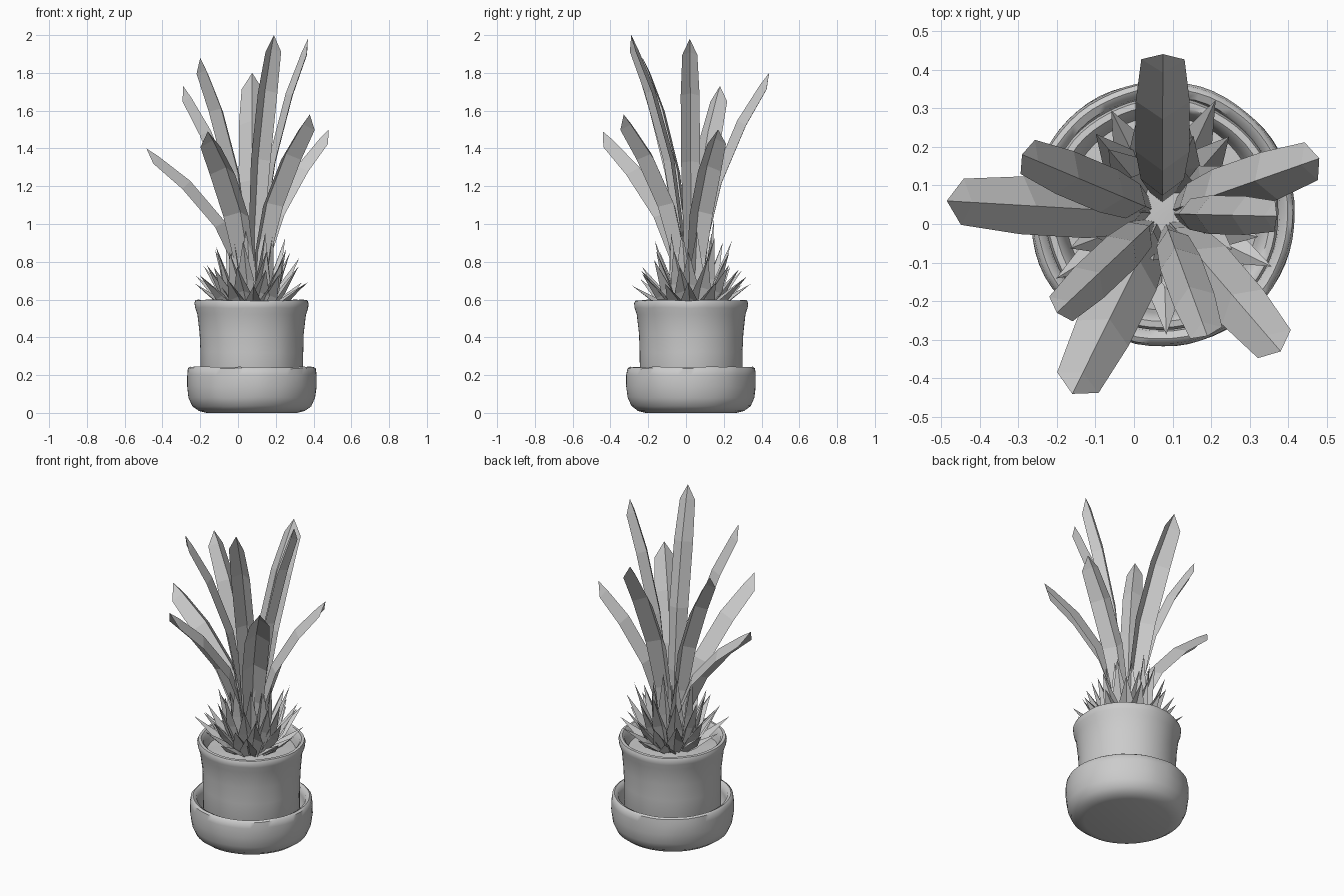
import bpy, bmesh, math, random
from mathutils import Vector, noise

if "Cube" in bpy.data.objects:
    bpy.data.objects.remove(bpy.data.objects["Cube"])

random.seed(4)
CX, CY = 0.073, 0.027
SOIL = 0.54

gray = bpy.data.materials.new("plain gray")
gray.use_nodes = True
gray.diffuse_color = (0.6, 0.6, 0.6, 1)
gray.node_tree.nodes["Principled BSDF"].inputs["Base Color"].default_value = (0.6, 0.6, 0.6, 1)


def finish(bm, name, smooth=None):
    mesh = bpy.data.meshes.new(name)
    bm.to_mesh(mesh)
    bm.free()
    mesh.materials.append(gray)
    obj = bpy.data.objects.new(name, mesh)
    bpy.context.collection.objects.link(obj)
    if smooth:
        bpy.ops.object.select_all(action='DESELECT')
        obj.select_set(True)
        bpy.context.view_layer.objects.active = obj
        bpy.ops.object.shade_smooth_by_angle(angle=math.radians(smooth))


def lathe(name, profile, sides=64, wobble=0.012):
    """Turn a (radius, height) profile into a slightly hand-made round body."""
    bm = bmesh.new()
    rings = []
    for r, z in profile:
        ring = []
        for i in range(sides):
            a = 2 * math.pi * i / sides
            p = Vector((r * math.cos(a), r * math.sin(a), z))
            n = noise.noise(p * 9) * wobble
            ring.append(bm.verts.new((CX + p.x * (1 + n), CY + p.y * (1 + n),
                                      z + n * 0.5 * (z > 0.02))))
        rings.append(ring)
    for low, high in zip(rings, rings[1:]):
        for i in range(sides):
            j = (i + 1) % sides
            bm.faces.new((low[i], low[j], high[j], high[i]))
    bm.faces.new(rings[0][::-1])
    bm.faces.new(rings[-1])
    finish(bm, name, 50)


def add_leaf(bm, angle, start, reach, height, stations, bend, fold):
    """Roof-shaped strip: the rib bends outward to a point, the edges hang behind it."""
    out = Vector((math.cos(angle), math.sin(angle), 0))
    side = Vector((-out.y, out.x, 0))
    rise = height - SOIL
    rows = []
    for t, w in stations:
        rib = Vector((CX, CY, SOIL + rise * t)) + out * (start + (reach - start) * t ** bend)
        if w == 0:
            rows.append([bm.verts.new(rib)])
            continue
        slope = (reach - start) * bend * max(t, 0.05) ** (bend - 1)
        behind = (out * rise - Vector((0, 0, slope))).normalized() * fold * w
        rows.append([bm.verts.new(rib + behind - side * w / 2), bm.verts.new(rib),
                     bm.verts.new(rib + behind + side * w / 2)])
    for a, b in zip(rows, rows[1:]):
        for k in range(2):
            bm.faces.new((a[k], b[k], b[k + 1], a[k + 1]) if len(b) > 1
                         else (a[k], b[0], a[k + 1]))


# Saucer with a rounded belly and hollow inside
lathe("saucer", [(0.24, 0), (0.28, 0.01), (0.315, 0.035), (0.335, 0.08), (0.343, 0.14),
                 (0.343, 0.2), (0.338, 0.235), (0.325, 0.243), (0.305, 0.232),
                 (0.298, 0.2), (0.295, 0.13), (0.27, 0.1)])

# Flared pot with a rolled rim, and the soil sunk inside it
lathe("pot", [(0.25, 0.08), (0.27, 0.12), (0.272, 0.32), (0.276, 0.42), (0.287, 0.52),
              (0.299, 0.555), (0.302, 0.58), (0.296, 0.595), (0.28, 0.597),
              (0.268, 0.585), (0.258, 0.55), (0.25, 0.525), (0.2, 0.53), (0.03, SOIL)])

# Long leaves: tip x, tip y, tip height, width
LONG = [
    (0.075, 0.44, 1.80, 0.14), (0.48, 0.17, 1.50, 0.13), (0.37, 0.02, 1.98, 0.10),
    (0.38, -0.33, 1.58, 0.14), (0.19, -0.29, 2.00, 0.11), (-0.16, -0.44, 1.49, 0.15),
    (-0.20, -0.23, 1.88, 0.11), (-0.485, 0.06, 1.40, 0.15), (-0.29, 0.18, 1.73, 0.12),
]
SHAPE = [(0, 0.45), (0.3, 0.8), (0.55, 1), (0.8, 1), (0.95, 0.8), (1, 0)]
bm = bmesh.new()
for x, y, z, w in LONG:
    dx, dy = x - CX, y - CY
    add_leaf(bm, math.atan2(dy, dx), 0.03, math.hypot(dx, dy), z,
             [(t, s * w) for t, s in SHAPE], 2.6, 0.38)
finish(bm, "long_leaves")

# Short spiky leaves in layered rings: count, start, reach, tip height, width
RINGS = [(12, 0.09, 0.32, 0.70, 0.10), (12, 0.08, 0.27, 0.79, 0.10),
         (11, 0.07, 0.21, 0.89, 0.095), (9, 0.06, 0.13, 0.99, 0.085)]
bm = bmesh.new()
for n, (count, start, reach, height, w) in enumerate(RINGS):
    for i in range(count):
        a = 2 * math.pi * (i + 0.5 * (n % 2)) / count + random.uniform(-0.1, 0.1)
        add_leaf(bm, a, start, reach * random.uniform(0.92, 1.04),
                 height + random.uniform(-0.04, 0.04),
                 [(0, w * 0.6), (0.45, w), (1, 0)], 1.3, 0.3)
finish(bm, "short_leaves")
